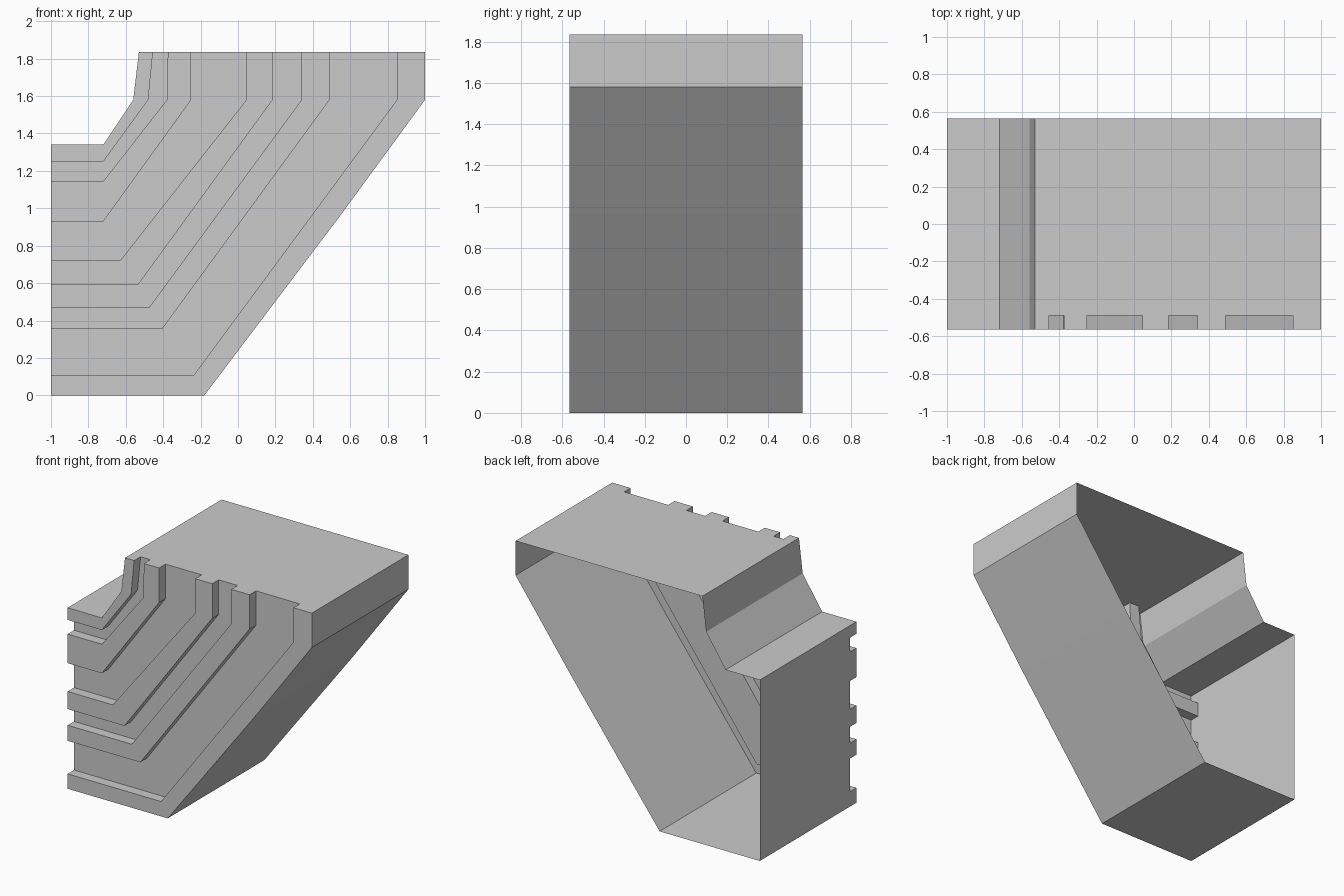
import bpy, bmesh

if "Cube" in bpy.data.objects:
    bpy.data.objects.remove(bpy.data.objects["Cube"])

W, TOP, D = 0.565, 1.835, 0.075   # half depth, height, groove depth

# Contour lines on the front, each running from the left edge to the top edge
LINES = [
    [(-1, 1.34), (-0.72, 1.34), (-0.56, 1.58), (-0.53, TOP)],
    [(-1, 1.25), (-0.72, 1.25), (-0.48, 1.58), (-0.455, TOP)],
    [(-1, 1.145), (-0.72, 1.145), (-0.38, 1.58), (-0.375, TOP)],
    [(-1, 0.93), (-0.72, 0.93), (-0.25, 1.58), (-0.25, TOP)],
    [(-1, 0.72), (-0.63, 0.72), (0.045, 1.58), (0.045, TOP)],
    [(-1, 0.59), (-0.535, 0.59), (0.185, 1.58), (0.185, TOP)],
    [(-1, 0.47), (-0.475, 0.47), (0.34, 1.58), (0.34, TOP)],
    [(-1, 0.355), (-0.405, 0.355), (0.49, 1.58), (0.49, TOP)],
    [(-1, 0.11), (-0.235, 0.11), (0.85, 1.58), (0.85, TOP)],
    [(-1, 0), (-0.18, 0), (0.55, 0.965), (1, 1.58), (1, TOP)],
]

bm = bmesh.new()


def row(line, y):
    return [bm.verts.new((x, y, z)) for x, z in line]


def strip(a, b):
    for i in range(len(a) - 1):
        bm.faces.new((a[i], a[i + 1], b[i + 1], b[i]))


# Front bands, alternately raised and recessed, with groove walls between
left_edge, top_edge = [], []
previous = None
for i in range(len(LINES) - 1):
    y = -W + (D if i % 2 else 0)
    a, b = row(LINES[i], y), row(LINES[i + 1], y)
    bm.faces.new(a + b[::-1])
    if previous:
        strip(previous, a)
    else:
        inner_front = a
    left_edge += [a[0], b[0]]
    top_edge += [a[-1], b[-1]]
    previous = b

# Inner stepped side and outer sloping side; the back stays open
inner_back, outer_back = row(LINES[0], W), row(LINES[-1], W)
strip(inner_front, inner_back)
strip(previous, outer_back)

# Left and top panels, notched where the grooves run out
bm.faces.new(left_edge + [outer_back[0], inner_back[0]])
bm.faces.new(top_edge + [outer_back[-1], inner_back[-1]])

# Consistent outward normals on the open shell
bmesh.ops.recalc_face_normals(bm, faces=bm.faces[:])
bm.faces.ensure_lookup_table()
if bm.faces[0].normal.y > 0:
    bmesh.ops.reverse_faces(bm, faces=bm.faces[:])

mesh = bpy.data.meshes.new("grooved_corner_shell")
bm.to_mesh(mesh)
bm.free()
bpy.context.collection.objects.link(bpy.data.objects.new("grooved_corner_shell", mesh))
